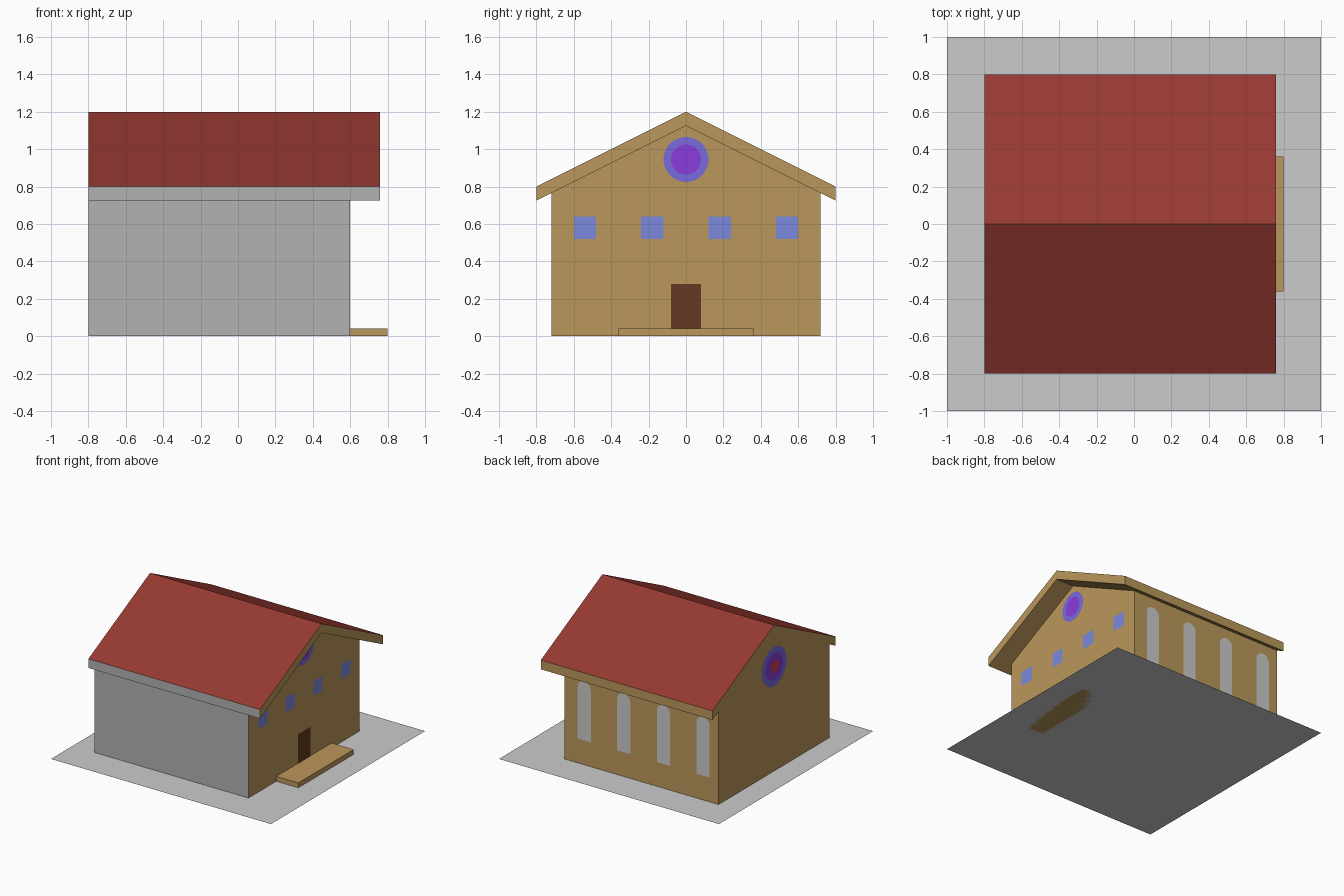
import bpy, bmesh, math
from mathutils import Vector

if "Cube" in bpy.data.objects:
    bpy.data.objects.remove(bpy.data.objects["Cube"])


def material(name, r, g, b):
    lin = [((c / 255 + 0.055) / 1.055) ** 2.4 for c in (r, g, b)]
    m = bpy.data.materials.new(name)
    m.diffuse_color = (*lin, 1)
    m.use_nodes = True
    m.node_tree.nodes["Principled BSDF"].inputs["Base Color"].default_value = m.diffuse_color
    return m


TAN = material("tan_stucco", 187, 151, 91)
RED = material("red_roof", 150, 57, 50)
GREY = material("grey_plaster", 178, 178, 178)
BLUE = material("blue_glass", 124, 138, 222)
VIOLET = material("violet_glass", 120, 108, 222)
PURPLE = material("purple_glass", 138, 60, 220)
ROSE = material("rose_glass", 205, 65, 75)
WOOD = material("door_wood", 100, 58, 34)


def finish(name, bm, mats=()):
    me = bpy.data.meshes.new(name)
    bm.normal_update()
    bm.to_mesh(me)
    bm.free()
    ob = bpy.data.objects.new(name, me)
    bpy.context.collection.objects.link(ob)
    for m in mats:
        me.materials.append(m)
    return ob


def prism(profile, x0, x1):
    """Extrude a closed (y, z) profile along x."""
    bm = bmesh.new()
    face = bm.faces.new([bm.verts.new((x0, y, z)) for y, z in profile])
    new = bmesh.ops.extrude_face_region(bm, geom=[face], use_keep_orig=True)["geom"]
    bmesh.ops.translate(bm, vec=(x1 - x0, 0, 0),
                        verts=[v for v in new if isinstance(v, bmesh.types.BMVert)])
    bmesh.ops.recalc_face_normals(bm, faces=bm.faces)
    return bm


def panel(name, points, place, outward, mat=None):
    """Flat outline of (u, z) points put on a wall by place(u, z)."""
    bm = bmesh.new()
    f = bm.faces.new([bm.verts.new(place(u, z)) for u, z in points])
    f.normal_update()
    if f.normal.dot(Vector(outward)) < 0:
        f.normal_flip()
    return finish(name, bm, [mat] if mat else [])


def rect(u0, u1, z0, z1):
    return [(u0, z0), (u1, z0), (u1, z1), (u0, z1)]


def arc(u, z, r, start, end, n):
    return [(u + r * math.cos(a), z + r * math.sin(a))
            for a in (start + (end - start) * i / n for i in range(n + 1))]


def disc(name, z, r, x, side, mat):
    panel(name, arc(0, z, r, 0, 2 * math.pi, 48)[:-1],
          lambda u, w: (x, u, w), (side, 0, 0), mat)


# ground slab
bm = bmesh.new()
bmesh.ops.create_grid(bm, x_segments=1, y_segments=1, size=1)
finish("ground", bm)

# walls: open gabled shell, grey on the front side
bm = prism([(-0.72, 0), (0.72, 0), (0.72, 0.765), (0, 1.125), (-0.72, 0.765)], -0.8, 0.6)
bmesh.ops.delete(bm, geom=[f for f in bm.faces if abs(f.normal.z) > 0.5], context="FACES")
for f in bm.faces:
    f.material_index = 1 if f.normal.y < -0.9 else 0
finish("walls", bm, [TAN, GREY])

# roof: chevron section, red slopes, grey front fascia
bm = prism([(-0.8, 0.725), (0, 1.125), (0.8, 0.725), (0.8, 0.8), (0, 1.2), (-0.8, 0.8)], -0.8, 0.76)
for f in bm.faces:
    f.material_index = 1 if f.normal.z > 0.5 else 2 if f.normal.y < -0.9 else 0
finish("roof", bm, [TAN, RED, GREY])

# entrance step and door
finish("entrance_step", prism(rect(-0.36, 0.36, 0, 0.04), 0.6, 0.8), [TAN])


def gable(u, z):
    return (0.602, u, z)


panel("door", rect(-0.08, 0.08, 0.04, 0.28), gable, (1, 0, 0), WOOD)

# square windows on the entrance gable
for i, y in enumerate((-0.54, -0.18, 0.18, 0.54)):
    panel(f"square_window_{i + 1}", rect(y - 0.06, y + 0.06, 0.52, 0.64), gable, (1, 0, 0), BLUE)

# arched windows along the back wall
for i in range(4):
    x = 0.42 - 0.36 * i
    outline = [(x - 0.06, 0.2), (x + 0.06, 0.2)] + arc(x, 0.625, 0.06, 0, math.pi, 16)
    panel(f"arched_window_{i + 1}", outline, lambda u, z: (u, 0.722, z), (0, 1, 0))

# round windows on both gables
disc("entrance_round_window_rim", 0.945, 0.12, 0.602, 1, VIOLET)
disc("entrance_round_window_pane", 0.945, 0.08, 0.604, 1, PURPLE)
disc("rear_round_window_rim", 0.86, 0.16, -0.802, -1, VIOLET)
disc("rear_round_window_pane", 0.86, 0.11, -0.804, -1, PURPLE)
disc("rear_round_window_centre", 0.86, 0.05, -0.806, -1, ROSE)
